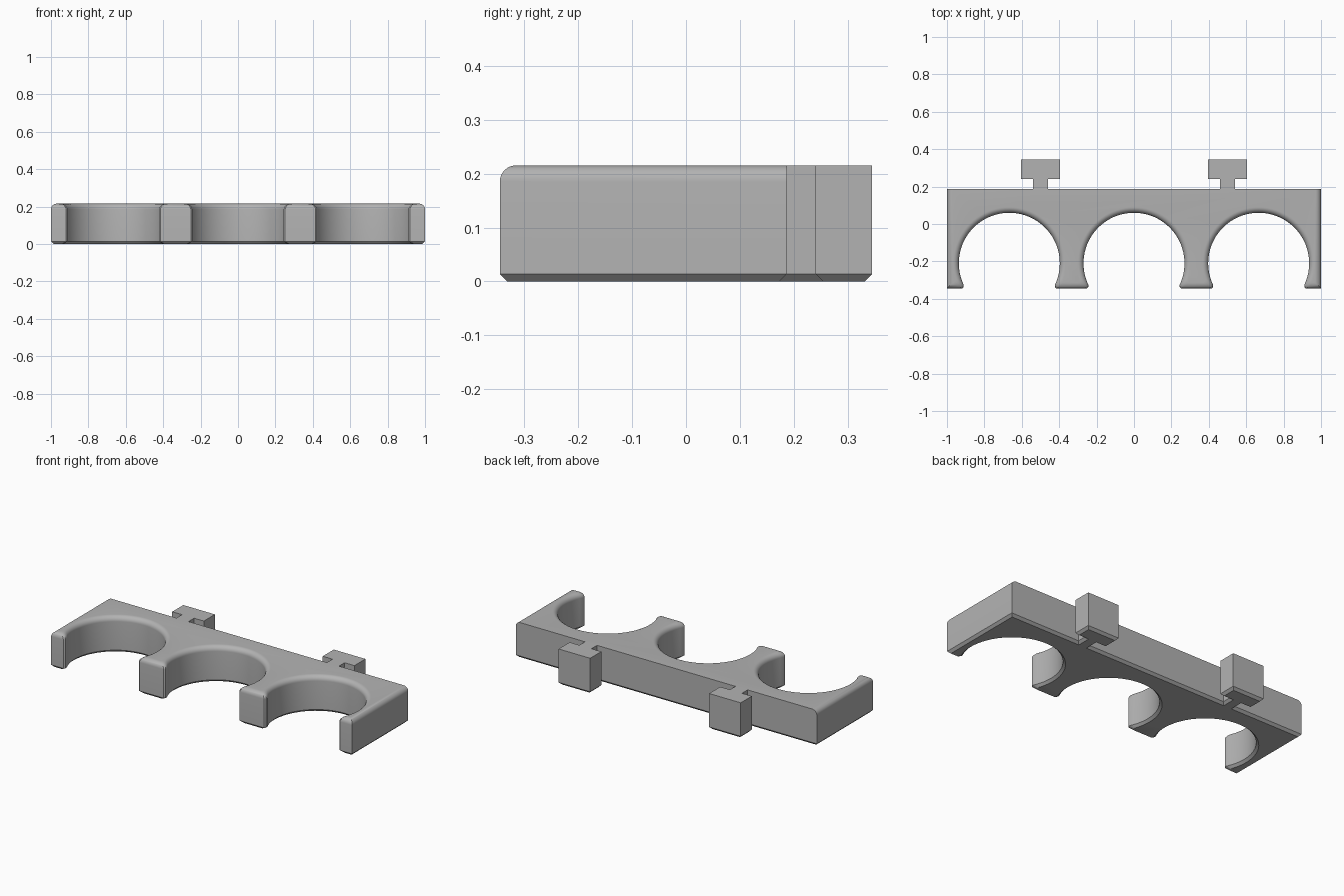
import bpy, bmesh, math

if "Cube" in bpy.data.objects:
    bpy.data.objects.remove(bpy.data.objects["Cube"])

HEIGHT, ROUND, CHAMFER = 0.215, 0.03, 0.014
FRONT, BACK, TAB_NECK, TAB_END = -0.345, 0.187, 0.24, 0.345
RADIUS, ARC_Y, SEGMENTS = 0.27, -0.21, 48
TIP = 0.02                      # small softened corner on each prong tip


def outline(inset, back_inset):
    """Plan outline: prongs and cradles along the front, two T tabs at the back."""
    front, r = FRONT + inset, RADIUS + inset
    side, back = 1 - inset, BACK - back_inset
    pts = [(-side, front)]
    # three open round cradles
    for cx in (-2 / 3, 0, 2 / 3):
        end = math.asin((front + TIP - ARC_Y) / r)
        half = r * math.cos(end)
        arc = [math.pi - end + (2 * end - math.pi) * i / SEGMENTS
               for i in range(SEGMENTS + 1)]
        pts += [(cx - half - TIP * 0.4, front), (cx - half, front + TIP * 0.4)]
        pts += [(cx + r * math.cos(a), ARC_Y + r * math.sin(a)) for a in arc]
        pts += [(cx + half, front + TIP * 0.4), (cx + half + TIP * 0.4, front)]
    pts += [(side, front), (side, back)]
    # T-shaped tabs
    neck, head = 0.04 - back_inset, 0.105 - back_inset
    inner, outer = TAB_NECK + back_inset, TAB_END - back_inset
    for cx in (0.5, -0.5):
        half_tab = [(neck, back), (neck, inner), (head, inner), (head, outer)]
        pts += [(cx + x, y) for x, y in half_tab]
        pts += [(cx - x, y) for x, y in reversed(half_tab)]
    return pts + [(-side, back)]


# levels: chamfered foot, straight wall, rounded top (back stays square)
levels = [(0, CHAMFER, CHAMFER), (CHAMFER, 0, 0)]
for i in range(9):
    a = math.pi / 2 * i / 8
    levels.append((HEIGHT - ROUND + ROUND * math.sin(a), ROUND * (1 - math.cos(a)), 0))

bm = bmesh.new()
rings = [[bm.verts.new((x, y, z)) for x, y in outline(d, b)] for z, d, b in levels]
for low, high in zip(rings, rings[1:]):
    for i in range(len(low)):
        j = (i + 1) % len(low)
        bm.faces.new((low[i], low[j], high[j], high[i]))
bm.faces.new(rings[0][::-1])
bm.faces.new(rings[-1])
bmesh.ops.recalc_face_normals(bm, faces=bm.faces)
mesh = bpy.data.meshes.new("triple_holder")
bm.to_mesh(mesh)
bm.free()

# plain grey
grey = bpy.data.materials.new("grey")
grey.use_nodes = True
colour = (0.45, 0.45, 0.45, 1)
grey.diffuse_color = colour
grey.node_tree.nodes["Principled BSDF"].inputs["Base Color"].default_value = colour
mesh.materials.append(grey)

holder = bpy.data.objects.new("triple_holder", mesh)
bpy.context.collection.objects.link(holder)
bpy.context.view_layer.objects.active = holder
holder.select_set(True)
bpy.ops.object.shade_smooth_by_angle(angle=math.radians(30))
